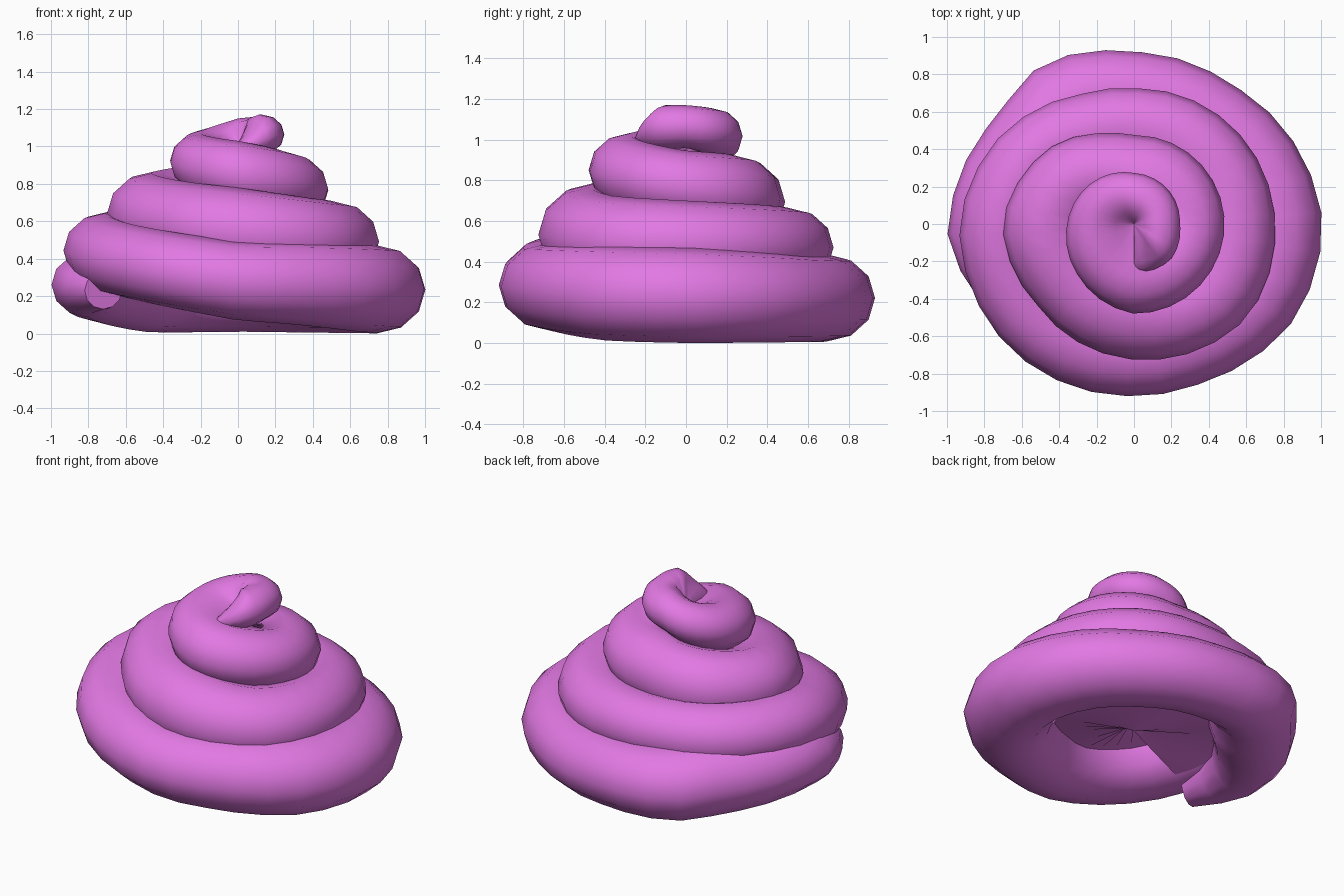
import bpy, bmesh, math

if "Cube" in bpy.data.objects:
    bpy.data.objects.remove(bpy.data.objects["Cube"])

# Spiral keys: (clockwise angle, outer radius, centre height, half height)
KEYS = [
    (-207, .92, .23, .10), (-184, 1.00, .26, .17), (-165, .97, .26, .21),
    (-140, .93, .24, .23), (-120, .99, .225, .22), (-90, .92, .22, .21),
    (-55, .91, .22, .215),
    (0, 1.01, .235, .235), (30, 1.0, .245, .235), (65, .925, .27, .22),
    (90, .92, .28, .21), (135, .94, .37, .20), (180, .935, .45, .20),
    (212, .86, .465, .195), (248, .75, .47, .19), (270, .725, .47, .19),
    (360, .755, .49, .21), (400, .785, .50, .22), (450, .725, .54, .24),
    (500, .675, .60, .22), (540, .705, .65, .21), (585, .60, .68, .22),
    (612, .51, .69, .22), (630, .475, .70, .22), (720, .485, .77, .175),
    (810, .48, .85, .18), (855, .41, .89, .165), (900, .358, .93, .145),
    (990, .273, 1.03, .12), (1080, .245, 1.065, .105),
    (1125, .275, 1.06, .11), (1170, .255, .98, .04),
]
STEP = 12


def sample(angle):
    for a, b in zip(KEYS, KEYS[1:]):
        if angle <= b[0]:
            t = (angle - a[0]) / (b[0] - a[0])
            return [p + (q - p) * t for p, q in zip(a[1:], b[1:])]
    return KEYS[-1][1:]


def section(angle):
    # Round tube profile whose inner side runs on to the central axis
    outer, z, half = sample(angle)
    wide = min(max(half, .1) * 1.12, outer * .52)
    mid = outer - wide
    hub = max(.19, z - .05)
    if angle > 640:
        hub += (1.0 - hub) * min(1, (angle - 640) / 120)
    pts = [(mid - wide * .6, z + half * .82)]
    for i in range(9):
        a = math.radians(90 - 30 * i)
        pts.append((mid + wide * math.cos(a), z + half * math.sin(a)))
    pts += [(mid - wide, z), (0, hub)]
    a = math.radians(-angle)
    pts = [(max(.03, r), h) for r, h in pts[:-1]] + pts[-1:]
    return [(r * math.cos(a), r * math.sin(a), max(0, h)) for r, h in pts]


# Coiled swirl swept around the axis
bm = bmesh.new()
first, last = KEYS[0][0], KEYS[-1][0]
count = round((last - first) / STEP)
rings = []
for i in range(count + 1):
    angle = first + (last - first) * i / count
    rings.append([bm.verts.new(p) for p in section(angle)])
n = len(rings[0])
for a, b in zip(rings, rings[1:]):
    for j in range(n):
        k = (j + 1) % n
        bm.faces.new((a[j], a[k], b[k], b[j]))
bm.faces.new(rings[0])
bm.faces.new(rings[-1][::-1])
bmesh.ops.recalc_face_normals(bm, faces=bm.faces[:])
mesh = bpy.data.meshes.new("swirl")
bm.to_mesh(mesh)
bm.free()
swirl = bpy.data.objects.new("swirl", mesh)
bpy.context.collection.objects.link(swirl)

# Pink-purple surface with soft shading
mat = bpy.data.materials.new("orchid")
mat.diffuse_color = (.76, .19, .77, 1)
mat.use_nodes = True
mat.node_tree.nodes["Principled BSDF"].inputs["Base Color"].default_value = mat.diffuse_color
mesh.materials.append(mat)
bpy.context.view_layer.objects.active = swirl
swirl.select_set(True)
bpy.ops.object.shade_smooth_by_angle(angle=math.radians(60))
